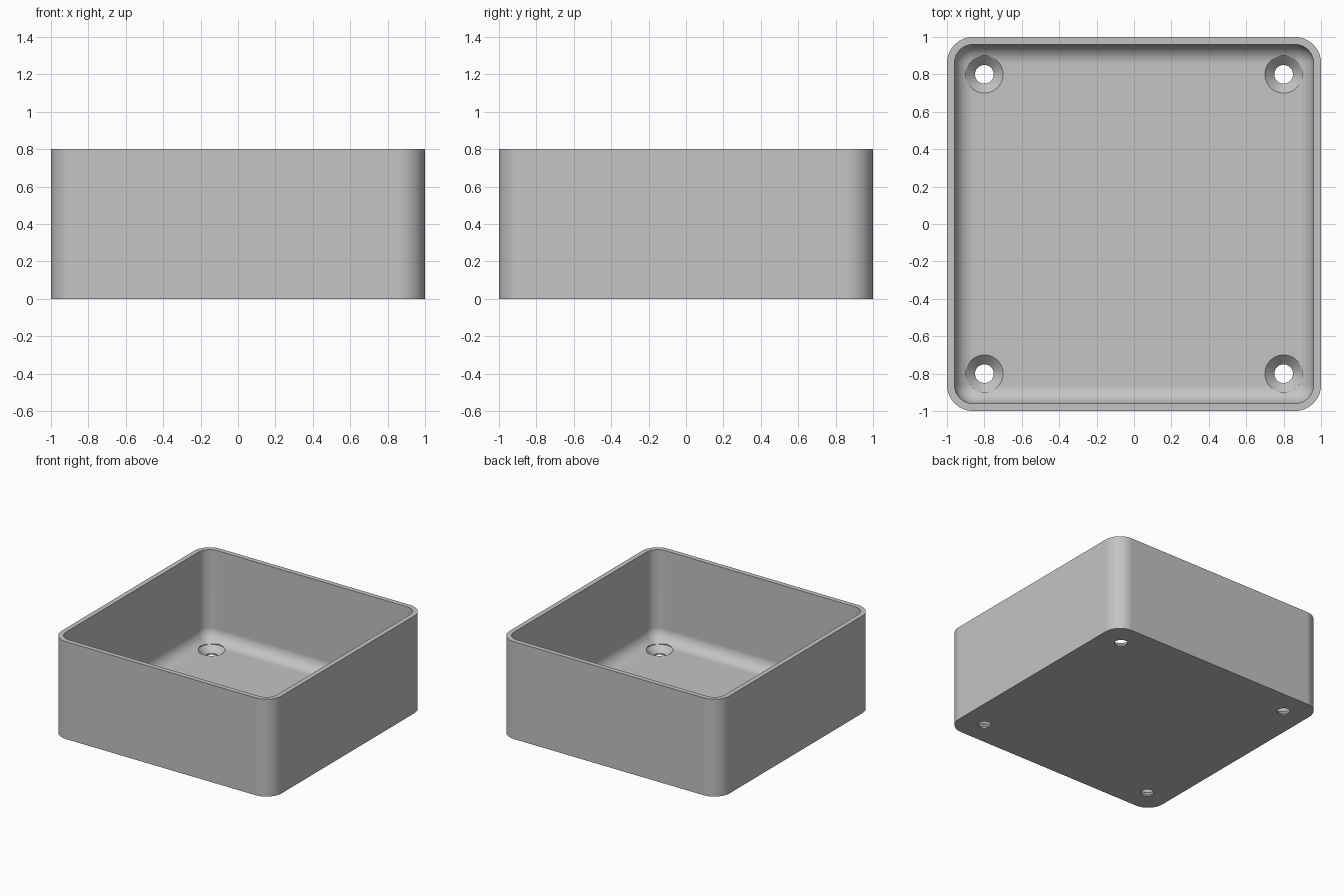
import bpy, bmesh
from math import sin, cos, pi, radians

if "Cube" in bpy.data.objects:
    bpy.data.objects.remove(bpy.data.objects["Cube"], do_unlink=True)

HEIGHT, WALL, FLOOR = 0.8, 0.04, 0.06
OUTER_R, INNER_R = 0.14, 0.1
HOLE_POS, HOLE_R, SINK_R = 0.8, 0.05, 0.1
STEPS = 12

grey = bpy.data.materials.new("plain grey")
grey.use_nodes = True
grey.diffuse_color = (0.55, 0.55, 0.55, 1)
grey.node_tree.nodes["Principled BSDF"].inputs["Base Color"].default_value = grey.diffuse_color


def rounded_square(half, radius, z):
    """Outline of a square with rounded corners, counter-clockwise."""
    points = []
    for corner, (sx, sy) in enumerate([(1, 1), (-1, 1), (-1, -1), (1, -1)]):
        for i in range(STEPS + 1):
            a = (corner + i / STEPS) * pi / 2
            points.append((sx * (half - radius) + radius * cos(a),
                           sy * (half - radius) + radius * sin(a), z))
    return points


def circle(x, y, radius, z, sides=48):
    return [(x + radius * cos(2 * pi * i / sides),
             y + radius * sin(2 * pi * i / sides), z) for i in range(sides)]


def loft(bm, outlines):
    """Skin a stack of matching outlines and cap both ends."""
    rings = [[bm.verts.new(p) for p in outline] for outline in outlines]
    for low, high in zip(rings, rings[1:]):
        for i in range(len(low)):
            j = (i + 1) % len(low)
            bm.faces.new((low[i], low[j], high[j], high[i]))
    bm.faces.new(rings[0][::-1])
    bm.faces.new(rings[-1])


def make_object(name, bm):
    bmesh.ops.remove_doubles(bm, verts=bm.verts, dist=1e-5)
    bmesh.ops.recalc_face_normals(bm, faces=bm.faces)
    mesh = bpy.data.meshes.new(name)
    bm.to_mesh(mesh)
    bm.free()
    mesh.materials.append(grey)
    obj = bpy.data.objects.new(name, mesh)
    bpy.context.collection.objects.link(obj)
    return obj


# Open tray: outer wall, rim, inner wall, then the fillet down to the floor
inner = 1 - WALL
outlines = [rounded_square(1, OUTER_R, 0),
            rounded_square(1, OUTER_R, HEIGHT),
            rounded_square(inner, INNER_R, HEIGHT)]
for i in range(STEPS + 1):
    a = i / STEPS * pi / 2
    shrink = INNER_R * (1 - cos(a))
    outlines.append(rounded_square(inner - shrink, INNER_R - shrink,
                                   FLOOR + INNER_R * (1 - sin(a))))
bm = bmesh.new()
loft(bm, outlines)
tray = make_object("tray", bm)

# Countersunk screw holes in the four floor corners
bm = bmesh.new()
for x in (-HOLE_POS, HOLE_POS):
    for y in (-HOLE_POS, HOLE_POS):
        profile = [(HOLE_R, -0.1), (HOLE_R, FLOOR - SINK_R + HOLE_R),
                   (SINK_R, FLOOR), (SINK_R, 0.3)]
        loft(bm, [circle(x, y, r, z) for r, z in profile])
cutter = make_object("screw_hole_cutter", bm)
cutter.hide_render = True

cut = tray.modifiers.new("screw holes", "BOOLEAN")
cut.object = cutter
cut.operation = "DIFFERENCE"
cut.solver = "EXACT"
bpy.ops.object.select_all(action="DESELECT")
tray.select_set(True)
bpy.context.view_layer.objects.active = tray
bpy.ops.object.modifier_apply(modifier=cut.name)
bpy.data.objects.remove(cutter, do_unlink=True)

# Smooth curves, flat walls and floor
bpy.ops.object.shade_smooth_by_angle(angle=radians(30))
weighted = tray.modifiers.new("flat shading on large faces", "WEIGHTED_NORMAL")
weighted.keep_sharp = True
